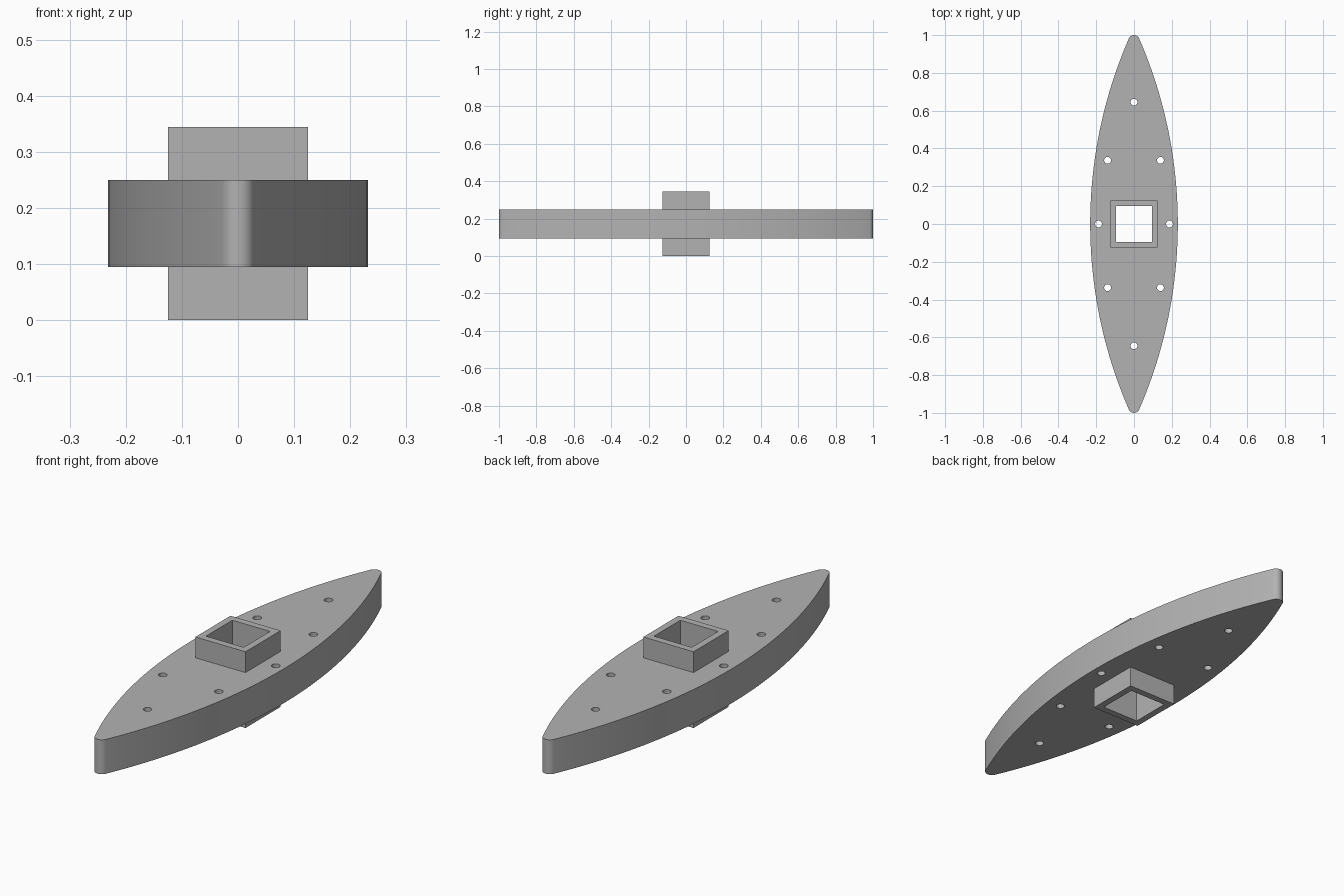
import bpy
import bmesh
import math
from mathutils import Vector

cube = bpy.data.objects.get("Cube")
if cube:
    bpy.data.objects.remove(cube, do_unlink=True)

grey = bpy.data.materials.new("plain grey")
grey.use_nodes = True
GREY = (0.45, 0.45, 0.45, 1)
grey.diffuse_color = GREY
grey.node_tree.nodes["Principled BSDF"].inputs["Base Color"].default_value = GREY


def arc(cx, cy, r, start, end, steps):
    """Points along a circular arc, both ends included."""
    return [(cx + r * math.cos(a), cy + r * math.sin(a))
            for a in (start + (end - start) * i / steps for i in range(steps + 1))]


def circle(cx, cy, r, steps=24):
    return arc(cx, cy, r, 0, math.tau, steps)[:-1]


def square(h):
    return [(-h, -h), (h, -h), (h, h), (-h, h)]


def extrude_profile(name, loops, z0, z1):
    """Fill an outline with holes and extrude it from z0 to z1."""
    bm = bmesh.new()
    for loop in loops:
        verts = [bm.verts.new((x, y, z0)) for x, y in loop]
        for a, b in zip(verts, verts[1:] + verts[:1]):
            bm.edges.new((a, b))
    bmesh.ops.triangle_fill(bm, use_beauty=True, use_dissolve=False,
                            edges=bm.edges[:], normal=Vector((0, 0, 1)))
    result = bmesh.ops.extrude_face_region(bm, geom=bm.faces[:], use_keep_orig=True)
    top = [g for g in result["geom"] if isinstance(g, bmesh.types.BMVert)]
    bmesh.ops.translate(bm, verts=top, vec=(0, 0, z1 - z0))
    bmesh.ops.recalc_face_normals(bm, faces=bm.faces[:])
    mesh = bpy.data.meshes.new(name)
    bm.to_mesh(mesh)
    bm.free()
    mesh.materials.append(grey)
    obj = bpy.data.objects.new(name, mesh)
    bpy.context.collection.objects.link(obj)
    bpy.ops.object.select_all(action="DESELECT")
    obj.select_set(True)
    bpy.context.view_layer.objects.active = obj
    bpy.ops.object.shade_smooth_by_angle(angle=math.radians(30))
    return obj


# Lens outline: two large arcs tangent to small rounded tips
half_width, tip = 0.232, 0.03
tip_y = 1 - tip
big = (half_width ** 2 + tip_y ** 2 - tip ** 2) / (2 * (half_width - tip))
side_x = half_width - big
angle = math.atan2(tip_y, -side_x)
outline = (arc(side_x, 0, big, -angle, angle, 40)
           + arc(0, tip_y, tip, angle, math.pi - angle, 12)[1:-1]
           + arc(-side_x, 0, big, math.pi - angle, math.pi + angle, 40)
           + arc(0, -tip_y, tip, math.pi + angle, math.tau - angle, 12)[1:-1])

# Ring of small through holes
holes = [(0, s * 0.645) for s in (-1, 1)]
holes += [(s * 0.188, 0) for s in (-1, 1)]
holes += [(sx * 0.14, sy * 0.337) for sx in (-1, 1) for sy in (-1, 1)]

# Plate, its centre opening buried inside the tube wall
extrude_profile("lens_plate",
                [outline, square(0.11)] + [circle(x, y, 0.018) for x, y in holes],
                0.095, 0.25)

# Open square tube through the centre
extrude_profile("square_tube", [square(0.125), square(0.094)], 0, 0.344)
